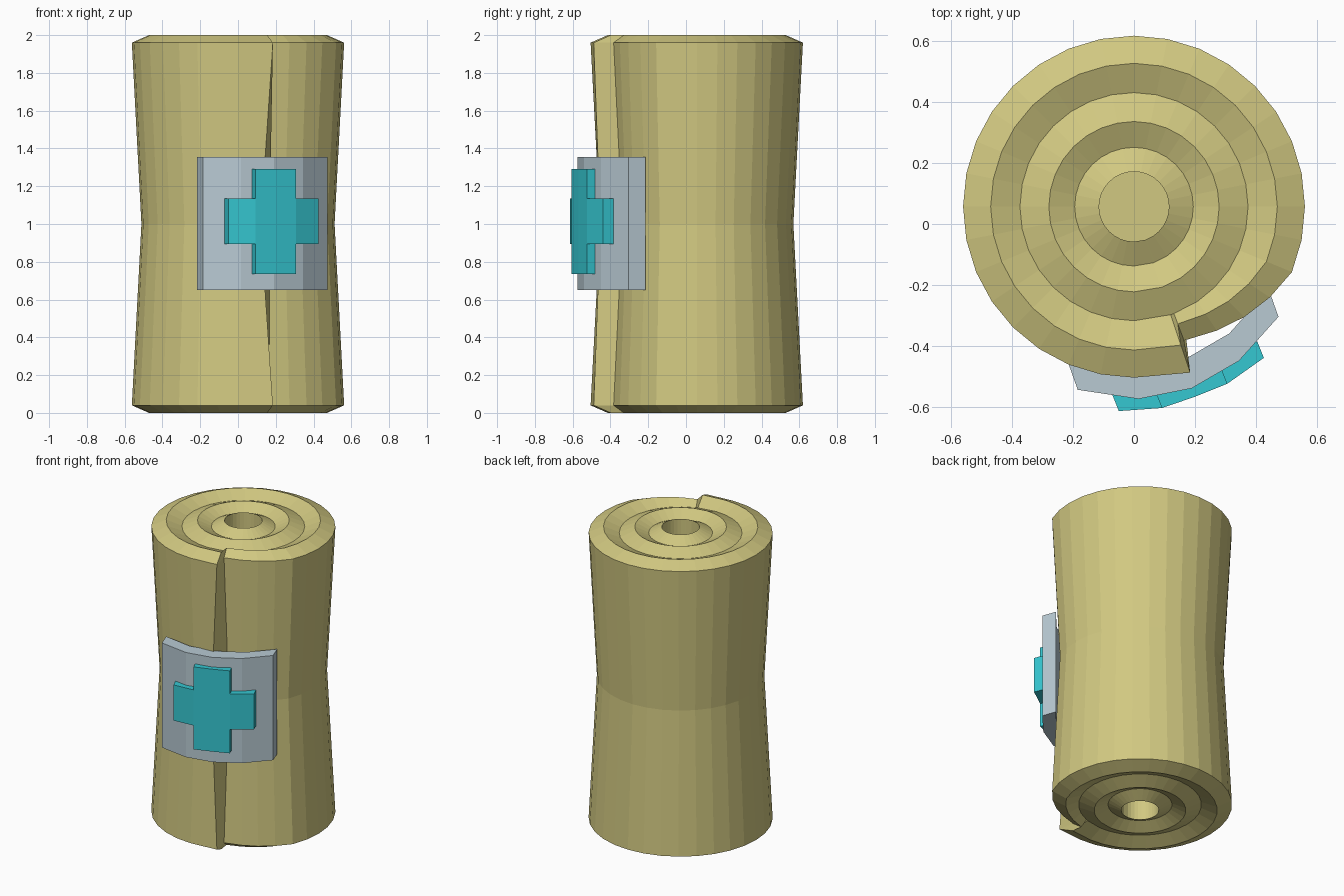
import bpy, bmesh
from math import sin, cos, radians

cube = bpy.data.objects.get("Cube")
if cube:
    bpy.data.objects.remove(cube, do_unlink=True)


def material(name, rgb):
    mat = bpy.data.materials.new(name)
    mat.use_nodes = True
    mat.diffuse_color = (*rgb, 1)
    mat.node_tree.nodes["Principled BSDF"].inputs["Base Color"].default_value = (*rgb, 1)
    return mat


def finish(name, bm, mat):
    bmesh.ops.recalc_face_normals(bm, faces=bm.faces)
    mesh = bpy.data.meshes.new(name)
    bm.to_mesh(mesh)
    bm.free()
    mesh.materials.append(mat)
    obj = bpy.data.objects.new(name, mesh)
    bpy.context.collection.objects.link(obj)
    return obj


cloth = material("khaki cloth", (0.64, 0.58, 0.22))
grey = material("pale grey", (0.48, 0.59, 0.65))
teal = material("turquoise", (0.036, 0.57, 0.64))

CENTRE_Y = 0.057


# Rolled cloth: a ridged, waisted profile swept round, ending in a stepped flap
def profile(radius, waist_shift):
    crest = 0.47 - (0.56 - radius) * 0.65
    top = [(0.115, 1.8), (0.115, 2), (0.195, 1.96), (0.28, 2),
           (0.375, 1.96), (crest, 2), (radius, 1.96)]
    upper = [(r, z, 0) for r, z in top]
    lower = [(r, 2 - z, 0) for r, z in reversed(top)]
    return upper + [(radius * 0.91, 1, waist_shift)] + lower


def cloth_roll():
    step = 360 / 32
    columns = [(20.5, 0.47, 2.5), (3 * step, 0.49, 0), (4 * step, 0.513, 0), (5 * step, 0.537, 0)]
    columns += [(i * step, 0.562, 0) for i in range(6, 33)]
    columns.append((378.7, 0.576, -5.5))
    bm = bmesh.new()
    rings = []
    for angle, radius, shift in columns:
        ring = []
        for r, z, turn in profile(radius, shift):
            a = radians(angle + turn)
            ring.append(bm.verts.new((r * sin(a), CENTRE_Y - r * cos(a), z)))
        rings.append(ring)
    for a, b in zip(rings, rings[1:] + rings[:1]):
        for k in range(len(a) - 1):
            bm.faces.new((a[k], b[k], b[k + 1], a[k + 1]))
    # Floors of the core holes
    for end in (0, -1):
        bm.faces.new([ring[end] for ring in rings])
    return finish("cloth_roll", bm, cloth)


# Bent plate: front sheet of chosen cells, pushed back to give thickness
def bent_plate(name, path, levels, keep, depth, mat):
    bm = bmesh.new()
    grid = [[bm.verts.new((x, y, z)) for z in levels] for x, y in path]
    for i in range(len(path) - 1):
        for k in range(len(levels) - 1):
            if keep(i, k):
                bm.faces.new((grid[i][k], grid[i + 1][k], grid[i + 1][k + 1], grid[i][k + 1]))
    loose = [v for v in bm.verts if not v.link_faces]
    bmesh.ops.delete(bm, geom=loose, context="VERTS")
    front = bm.faces[:]
    back = bmesh.ops.extrude_face_region(bm, geom=front, use_keep_orig=True)["geom"]
    moved = [g for g in back if isinstance(g, bmesh.types.BMVert)]
    bmesh.ops.translate(bm, verts=moved, vec=depth)
    return finish(name, bm, mat)


cloth_roll()
bent_plate("badge_plate",
           [(-0.185, -0.545), (0.015, -0.575), (0.19, -0.54), (0.345, -0.45), (0.475, -0.305)],
           [0.65, 1.355], lambda i, k: True, (-0.032, 0.09, 0), grey)
bent_plate("badge_cross",
           [(-0.05, -0.615), (0.092, -0.605), (0.2, -0.568), (0.307, -0.525), (0.427, -0.44)],
           [0.735, 0.895, 1.135, 1.29], lambda i, k: k == 1 or i in (1, 2), (-0.022, 0.055, 0), teal)
